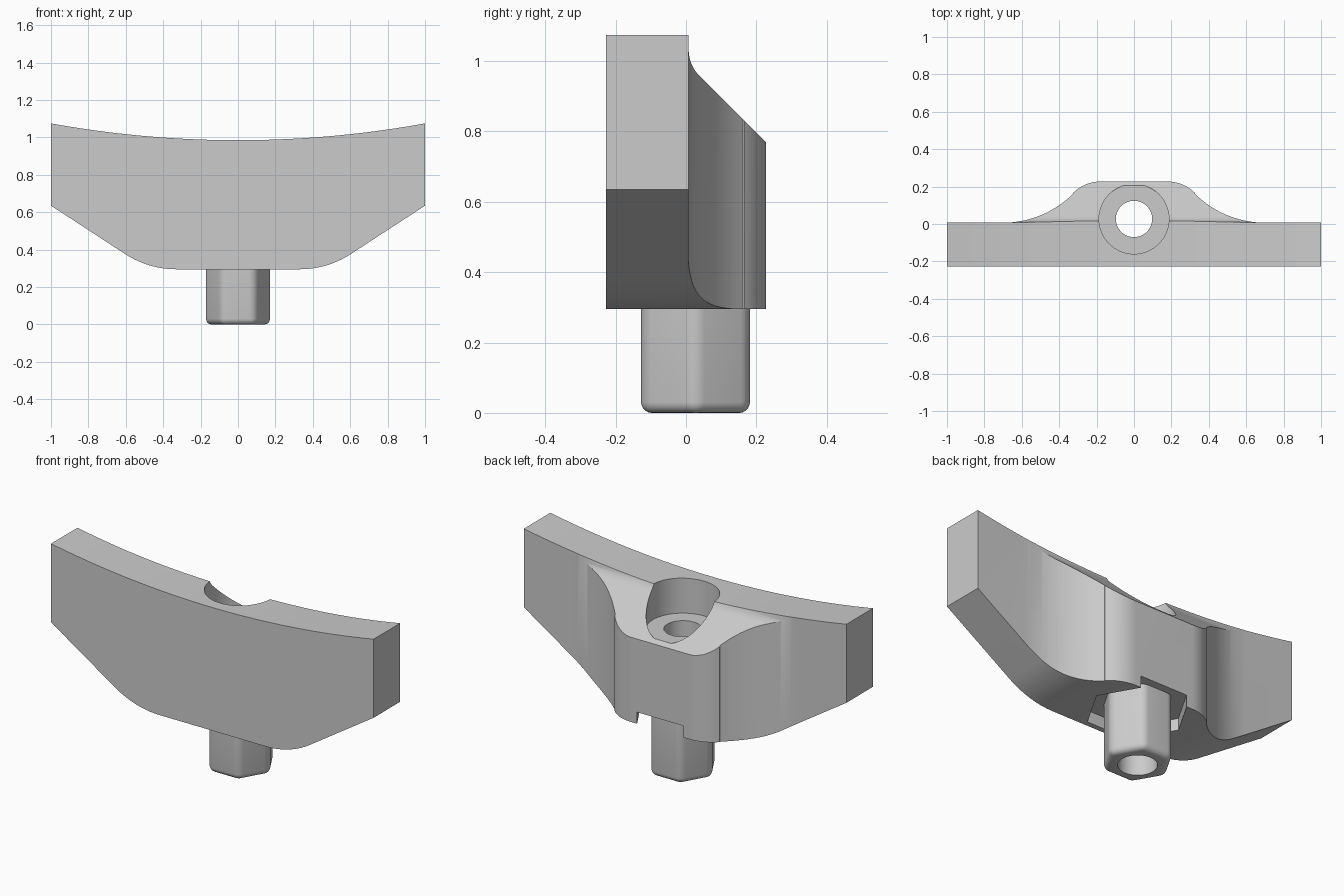
import bpy, bmesh, math
from mathutils import Matrix, Vector

cube = bpy.data.objects.get("Cube")
if cube:
    bpy.data.objects.remove(cube)

grey = bpy.data.materials.new("light_grey")
grey.use_nodes = True
grey.diffuse_color = (0.6, 0.6, 0.6, 1)
grey.node_tree.nodes["Principled BSDF"].inputs["Base Color"].default_value = (0.6, 0.6, 0.6, 1)

AXIS_Y = 0.027           # the bore runs vertically through this y
BACK = 0.227


def arc(cx, cy, r, start, end, n=16):
    """Points on a circular arc, angles in degrees."""
    angles = [math.radians(start + (end - start) * i / n) for i in range(n + 1)]
    return [(cx + r * math.cos(a), cy + r * math.sin(a)) for a in angles]


def mirrored(half):
    """Close a right-hand half profile with its reflection in x."""
    return half + [(-x, y) for x, y in reversed(half) if x > 1e-6]


def prism(name, points, place, low, high):
    """Extrude a profile; place(u, v, w) puts it in space."""
    bm = bmesh.new()
    rings = [[bm.verts.new(place(u, v, w)) for u, v in points] for w in (low, high)]
    bm.faces.new(rings[0])
    bm.faces.new(rings[1])
    n = len(points)
    for i in range(n):
        j = (i + 1) % n
        bm.faces.new((rings[0][i], rings[0][j], rings[1][j], rings[1][i]))
    bmesh.ops.recalc_face_normals(bm, faces=bm.faces)
    mesh = bpy.data.meshes.new(name)
    bm.to_mesh(mesh)
    bm.free()
    mesh.materials.append(grey)
    obj = bpy.data.objects.new(name, mesh)
    bpy.context.collection.objects.link(obj)
    return obj


def along_y(u, v, w):
    return (u, w, v)


def along_z(u, v, w):
    return (u, v, w)


def along_x(u, v, w):
    return (w, u, v)


def apply(obj, mod):
    with bpy.context.temp_override(object=obj, active_object=obj, selected_objects=[obj]):
        bpy.ops.object.modifier_apply(modifier=mod.name)


def boolean(obj, cutter, operation="DIFFERENCE"):
    mod = obj.modifiers.new("cut", "BOOLEAN")
    mod.operation = operation
    mod.solver = "EXACT"
    mod.object = cutter
    apply(obj, mod)
    bpy.data.objects.remove(cutter)


def circle(r, n=64):
    return arc(0, AXIS_Y, r, 0, 360 - 360 / n, n - 1)


def hexagon(r):
    return arc(0, AXIS_Y, r, 0, 300, 5)


def smooth(obj):
    bpy.ops.object.select_all(action="DESELECT")
    obj.select_set(True)
    bpy.context.view_layer.objects.active = obj
    bpy.ops.object.shade_smooth_by_angle(angle=math.radians(25))


# Body: front silhouette with dished top and rounded lower corners
lower = [(0, 0.295)] + arc(0.33, 0.795, 0.5, -90, -57) + [(1, 0.635)]
dish_r = 5.6
edge = math.degrees(math.asin(1 / dish_r))
dish = arc(0, 0.985 + dish_r, dish_r, -90 + edge, -90, 24)
body = prism("bracket_body", mirrored(lower + dish), along_y, -0.3, 0.3)

# Plan outline: flat plate blending into a raised boss at the back
flank = arc(0.7, 0.007 + 0.53, 0.53, -90, -135)
shoulder = arc(0.18, BACK - 0.205, 0.205, 45, 90)
plan = [(1.1, -BACK), (1.1, 0.007)] + flank + shoulder
boolean(body, prism("plan", mirrored(plan), along_z, 0, 1.5), "INTERSECT")

# Sloped top of the boss, filleted into the plate
slope = [(0.008, 1.3)] + arc(0.108, 1.03, 0.1, 180, 225, 10) + [(0.3, 0.697), (0.3, 1.3)]
boolean(body, prism("slope", slope, along_x, -0.9, 0.9))

# Counterbore, through bore and hexagonal pocket underneath
boolean(body, prism("counterbore", circle(0.187), along_z, 0.79, 1.3))
boolean(body, prism("bore", circle(0.097), along_z, 0.1, 1.2))
boolean(body, prism("pocket", hexagon(0.26), along_z, 0.1, 0.36))
smooth(body)

# Hexagonal stem with rounded edges, seated in the pocket
stem = prism("hex_stem", hexagon(0.179), along_z, 0, 0.36)
bm = bmesh.new()
bm.from_mesh(stem.data)
rounded = [e for e in bm.edges if min(v.co.z for v in e.verts) < 0.01]
bmesh.ops.bevel(bm, geom=rounded, offset=0.03, offset_type="OFFSET",
                segments=5, profile=0.5, affect="EDGES", clamp_overlap=True)
bm.to_mesh(stem.data)
bm.free()
boolean(stem, prism("stem_bore", circle(0.097), along_z, -0.1, 0.5))
smooth(stem)
